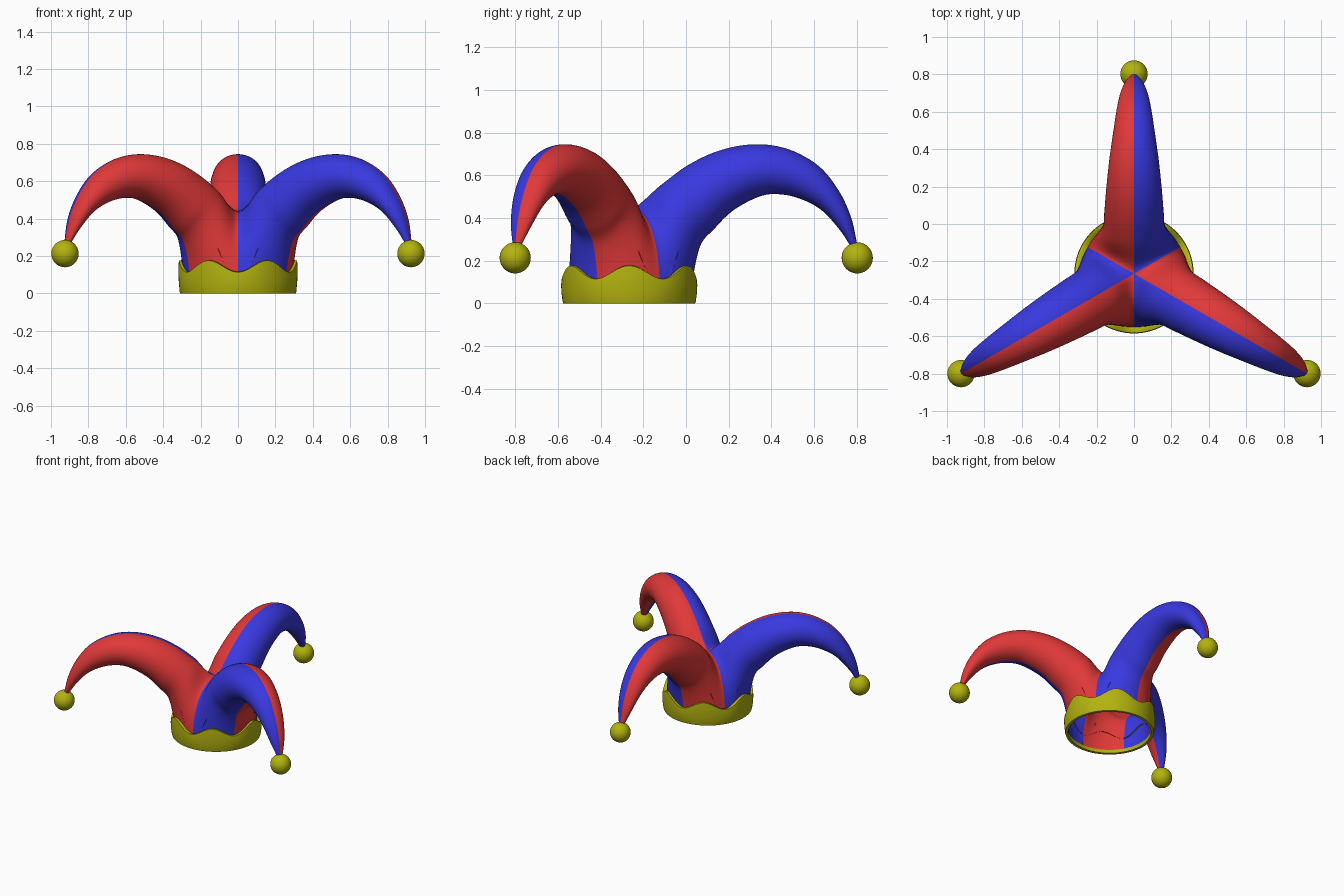
import bpy, bmesh, math
from mathutils import Vector

if "Cube" in bpy.data.objects:
    bpy.data.objects.remove(bpy.data.objects["Cube"])

CX, CY = 0.0, -0.266          # vertical axis of the hat
HORN_DIRS = [90, 210, 330]    # degrees
N_HALF, SUB = 26, 6           # half-section and per-station resolution


def material(name, rgb):
    m = bpy.data.materials.new(name)
    m.diffuse_color = (*rgb, 1)
    m.use_nodes = True
    m.node_tree.nodes["Principled BSDF"].inputs["Base Color"].default_value = m.diffuse_color
    return m


RED = material("red cloth", (0.75, 0.04, 0.04))
BLUE = material("blue cloth", (0.04, 0.04, 0.75))
GOLD = material("gold", (0.45, 0.45, 0.005))


def finish(bm, name, mats, angle=40):
    bmesh.ops.recalc_face_normals(bm, faces=bm.faces)
    me = bpy.data.meshes.new(name)
    bm.to_mesh(me)
    bm.free()
    for m in mats:
        me.materials.append(m)
    ob = bpy.data.objects.new(name, me)
    bpy.context.collection.objects.link(ob)
    bpy.context.view_layer.objects.active = ob
    ob.select_set(True)
    bpy.ops.object.shade_smooth_by_angle(angle=math.radians(angle))
    ob.select_set(False)
    return ob


# Horn stations: top (r, z), bottom (r, z), half width
STATIONS = [
    ((.150, .555), (.327, .253), .170),
    ((.280, .650), (.400, .350), .158),
    ((.430, .718), (.490, .437), .148),
    ((.594, .745), (.610, .500), .133),
    ((.748, .721), (.700, .511), .116),
    ((.889, .642), (.800, .490), .098),
    ((.983, .525), (.900, .437), .079),
    ((1.04, .400), (.985, .345), .053),
    ((1.068, .276), (1.04, .262), .020),
]
ARC = 0.35                    # share of the half loop lying on the base circle


def root_point(v):
    """Half of the horn root: base arc, then up the seam to the crown."""
    if v <= ARC:
        a = math.radians(60) * v / ARC
        return Vector((.29 * math.cos(a), .29 * math.sin(a), 0))
    q = (v - ARC) / (1 - ARC) * math.pi / 2
    r = .288 * max(math.cos(q), 0) ** .8
    return Vector((r * .5, r * math.sin(math.radians(60)), .44 * math.sin(q) ** .8))


def section_point(st, v):
    t, b, w = st
    t, b = Vector((t[0], 0, t[1])), Vector((b[0], 0, b[1]))
    p = (t + b) / 2 - (t - b) / 2 * math.cos(math.pi * v)
    p.y = w * math.sin(math.pi * v)
    return p


def rail(v):
    """Smooth curve from the root loop to the tip."""
    pts = [root_point(v)] + [section_point(s, v) for s in STATIONS]
    if v < ARC:
        start = Vector((0, 0, .25))
    else:                     # leave the seam plane at a right angle
        n = Vector((math.sin(math.radians(60)), -.5, 0))
        start = n * pts[1].dot(n)
    if v == 1:
        start.y = 0
    tan = [start] + [(pts[i + 1] - pts[i - 1]) / 2 for i in range(1, len(pts) - 1)]
    tan.append(pts[-1] - pts[-2])
    out = []
    for i in range(len(pts) - 1):
        for k in range(SUB):
            s = k / SUB
            out.append(pts[i] * (2*s**3 - 3*s*s + 1) + tan[i] * (s**3 - 2*s*s + s)
                       + pts[i + 1] * (3*s*s - 2*s**3) + tan[i + 1] * (s**3 - s*s))
    return out + [pts[-1]]


# Cloth cap: three horns, each half red and half blue
rails = [rail(j / N_HALF) for j in range(N_HALF + 1)]
bm = bmesh.new()
for deg in HORN_DIRS:
    c, s = math.cos(math.radians(deg)), math.sin(math.radians(deg))
    for side, mat in ((1, 0), (-1, 1)):
        grid = [[bm.verts.new((CX + p.x*c - side*p.y*s, CY + p.x*s + side*p.y*c, p.z))
                 for p in rl] for rl in rails]
        for a, b in zip(grid, grid[1:]):
            for i in range(len(a) - 1):
                f = bm.faces.new((a[i], b[i], b[i + 1], a[i + 1]))
                f.material_index = mat
bmesh.ops.remove_doubles(bm, verts=bm.verts, dist=1e-4)
finish(bm, "cap_horns", [RED, BLUE], 60)

# Wavy head band
bm = bmesh.new()
SEG = 144
rings = []
for i in range(SEG):
    th = 2 * math.pi * i / SEG
    h = .145 - .031 * math.cos(6 * (th + math.pi / 2))
    prof = [(.287, .025), (.290, 0), (.309, 0), (.312, .01), (.317, h * .4),
            (.319, h * .75), (.316, h), (.304, h + .002), (.282, h - .008)]
    rings.append([bm.verts.new((CX + r * math.cos(th), CY + r * math.sin(th), z))
                  for r, z in prof])
for a, b in zip(rings, rings[1:] + rings[:1]):
    for k in range(len(a) - 1):
        bm.faces.new((a[k], b[k], b[k + 1], a[k + 1]))
finish(bm, "head_band", [GOLD], 50)

# Bells on the horn tips
for n, deg in enumerate(HORN_DIRS):
    a = math.radians(deg)
    bm = bmesh.new()
    bmesh.ops.create_uvsphere(bm, u_segments=32, v_segments=20, radius=.073)
    ob = finish(bm, f"bell_{n + 1}", [GOLD])
    ob.location = (CX + 1.068 * math.cos(a), CY + 1.068 * math.sin(a), .213)
